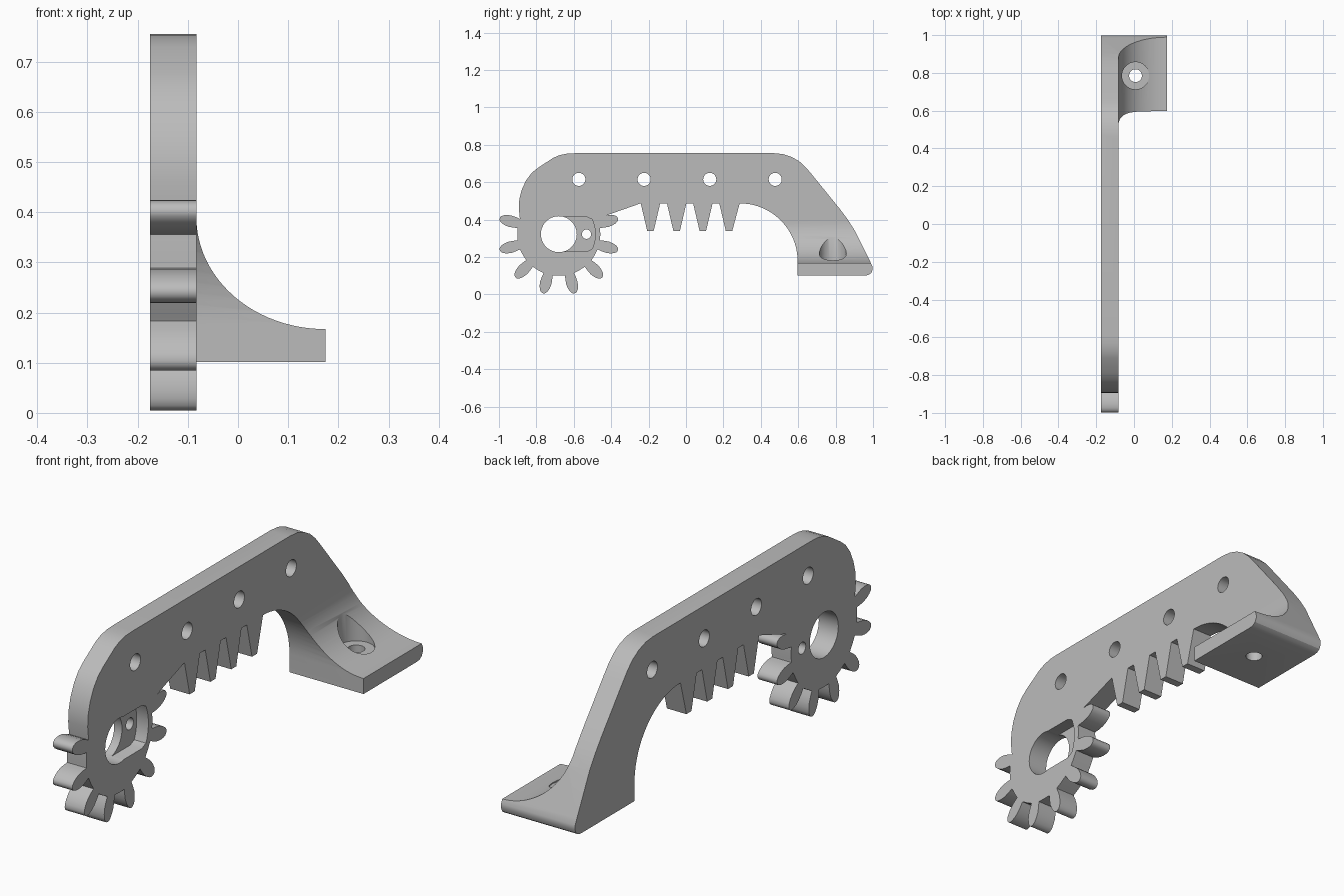
import bpy, bmesh, math
from mathutils import Matrix, Vector

if "Cube" in bpy.data.objects:
    bpy.data.objects.remove(bpy.data.objects["Cube"])

X0, X1, X2 = -0.175, -0.083, 0.174      # plate back, plate front, foot end
GY, GZ = -0.68, 0.322                   # gear centre


def arc(cy, cz, ry, rz, a0, a1, n):
    out = []
    for i in range(n + 1):
        a = math.radians(a0 + (a1 - a0) * i / n)
        out.append((cy + ry * math.cos(a), cz + rz * math.sin(a)))
    return out


def prism(name, pts, to3d, lo, hi):
    """Extrude a closed 2D profile between lo and hi."""
    bm = bmesh.new()
    face = bm.faces.new([bm.verts.new(to3d(p, lo)) for p in pts])
    ext = bmesh.ops.extrude_face_region(bm, geom=[face])
    move = Vector(to3d((0, 0), hi)) - Vector(to3d((0, 0), lo))
    bmesh.ops.translate(bm, vec=move,
                        verts=[g for g in ext["geom"] if isinstance(g, bmesh.types.BMVert)])
    bmesh.ops.recalc_face_normals(bm, faces=bm.faces)
    mesh = bpy.data.meshes.new(name)
    bm.to_mesh(mesh)
    bm.free()
    obj = bpy.data.objects.new(name, mesh)
    bpy.context.collection.objects.link(obj)
    return obj


def along_x(p, t): return (t, p[0], p[1])
def along_y(p, t): return (p[0], t, p[1])
def along_z(p, t): return (p[0], p[1], t)


def cut(target, cutter):
    cutter.hide_render = True
    mod = target.modifiers.new("cut", "BOOLEAN")
    mod.operation, mod.solver, mod.object = "DIFFERENCE", "EXACT", cutter
    bpy.context.view_layer.objects.active = target
    bpy.ops.object.modifier_apply(modifier=mod.name)
    bpy.data.objects.remove(cutter)


# Top edge, sloping end and foot end
outline = [(0.47, 0.755), (0.52, 0.750), (0.565, 0.735), (0.605, 0.712), (0.64, 0.68),
           (0.67, 0.645), (0.82, 0.46), (0.865, 0.40), (0.90, 0.345), (0.985, 0.175),
           (0.997, 0.15), (0.998, 0.132), (0.99, 0.114), (0.975, 0.104), (0.96, 0.101), (0.597, 0.101)]
# Arch
outline += arc(0.287, 0.177, 0.31, 0.31, 0, 90, 20)
# Rack teeth
for c in (0.23, 0.09, -0.05, -0.19):
    if c < 0.2:
        outline.append((c + 0.052, 0.487))
    outline += [(c + 0.017, 0.338), (c - 0.017, 0.338), (c - 0.052, 0.487)]
# Gear teeth, running clockwise round the lower side
tooth = [(0.222, 0.025), (0.245, 0.029), (0.270, 0.031), (0.292, 0.028), (0.310, 0.022),
         (0.322, 0.014), (0.327, 0.005)]
for i in range(8):
    a = math.radians(15 - 30 * i)
    side = tooth if i else tooth[2:]
    local = side + [(r, -w) for r, w in reversed(tooth)]
    for r, w in local:
        outline.append((GY + r * math.cos(a) - w * math.sin(a),
                        GZ + r * math.sin(a) + w * math.cos(a)))
    if i < 7:
        mid = 15 - 30 * i - 15
        outline += arc(GY, GZ, 0.222, 0.222, mid + 6, mid - 6, 2)
# Rounded shoulder over the gear
outline += [(-0.894, 0.46), (-0.891, 0.51), (-0.878, 0.56), (-0.855, 0.61), (-0.825, 0.65),
            (-0.79, 0.678), (-0.71, 0.73), (-0.675, 0.745), (-0.635, 0.753), (-0.59, 0.755)]

arm = prism("geared_arm", outline, along_x, X0, X2)

# Remove everything in front of the plate except the foot
cut(arm, prism("front_clearance", [(X1, -0.2), (0.4, -0.2), (0.4, 1), (X1, 1)],
               along_y, -1.2, 0.45))
# Concave fillet above the foot
fillet = arc(X2, 0.39, X2 - X1, 0.223, 180, 270, 24) + [(0.4, 0.167), (0.4, 1), (X1, 1)]
cut(arm, prism("fillet_cutter", fillet, along_y, 0.3, 1.2))

# Bolt holes, gear bore, gear pocket and small pin hole
for y in (-0.573, -0.224, 0.127, 0.477):
    cut(arm, prism("bolt_hole", arc(y, 0.615, 0.035, 0.035, 0, 348.75, 31), along_x, -0.4, 0.4))
cut(arm, prism("gear_bore", arc(GY, GZ, 0.096, 0.096, 0, 352.5, 47), along_x, -0.4, 0.4))
pocket = [(GY, GZ - 0.092), (GY + 0.15, GZ - 0.092)] \
    + arc(GY, GZ, 0.195, 0.195, -24, 24, 10) + [(GY + 0.15, GZ + 0.092), (GY, GZ + 0.092)]
cut(arm, prism("gear_pocket", pocket, along_x, X1 - 0.055, 0.4))
cut(arm, prism("pin_hole", arc(-0.532, GZ, 0.025, 0.025, 0, 345, 23), along_x, -0.4, 0.4))

# Countersunk screw hole in the foot
cut(arm, prism("screw_head", arc(0.008, 0.785, 0.072, 0.072, 0, 352.5, 47), along_z, 0.178, 0.6))
cut(arm, prism("screw_hole", arc(0.008, 0.785, 0.034, 0.034, 0, 348.75, 31), along_z, -0.1, 0.6))

grey = bpy.data.materials.new("light_grey")
grey.diffuse_color = (0.5, 0.5, 0.5, 1)
grey.use_nodes = True
grey.node_tree.nodes["Principled BSDF"].inputs["Base Color"].default_value = grey.diffuse_color
arm.data.materials.clear()
arm.data.materials.append(grey)
for p in arm.data.polygons:
    p.material_index = 0

bpy.ops.object.select_all(action="DESELECT")
arm.select_set(True)
bpy.context.view_layer.objects.active = arm
bpy.ops.object.shade_smooth_by_angle(angle=math.radians(30))
